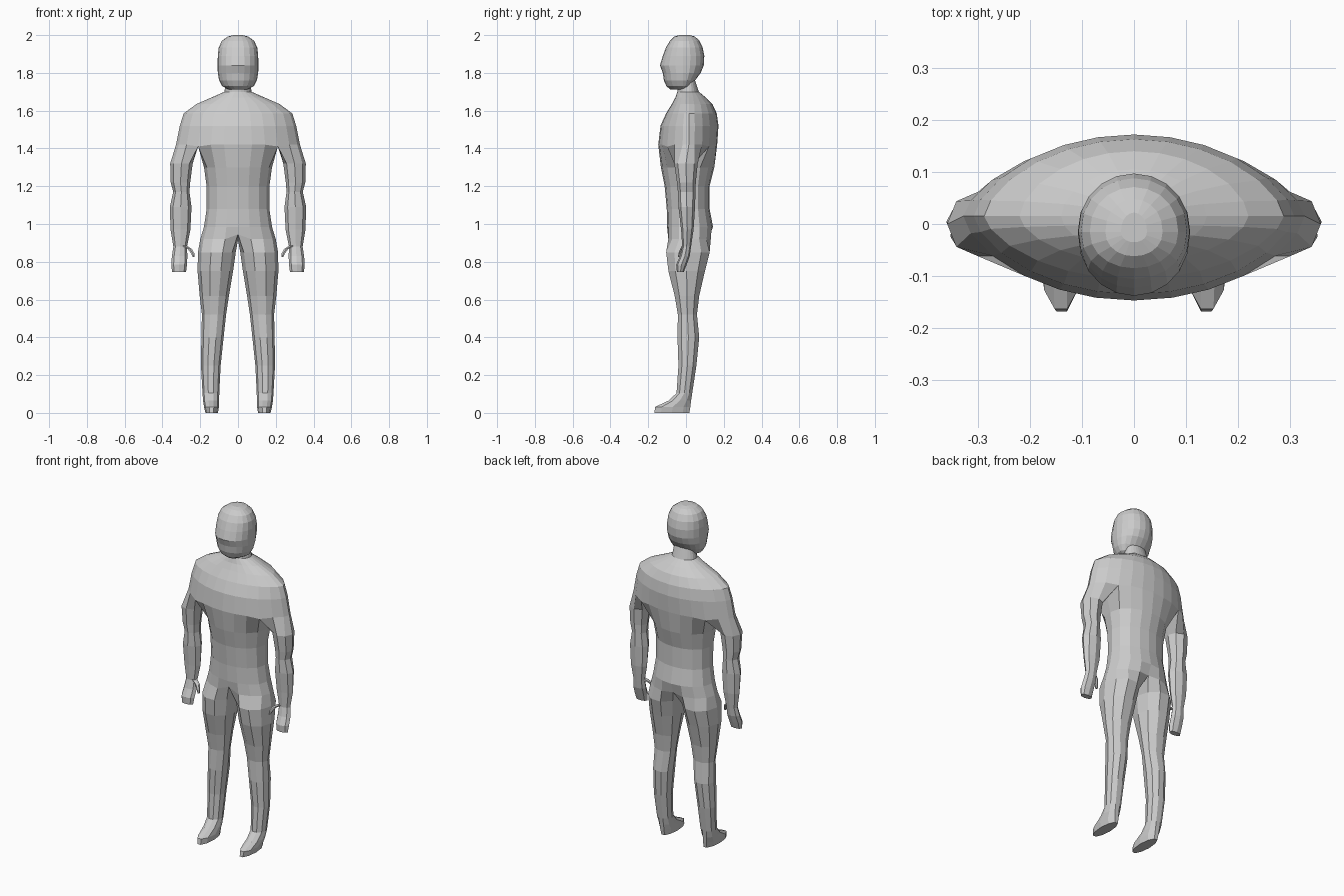
import bpy, bmesh, math
from mathutils import Vector

if "Cube" in bpy.data.objects:
    bpy.data.objects.remove(bpy.data.objects["Cube"])

grey = bpy.data.materials.new("plain grey")
grey.diffuse_color = (0.6, 0.6, 0.6, 1)
grey.use_nodes = True
grey.node_tree.nodes["Principled BSDF"].inputs["Base Color"].default_value = grey.diffuse_color

UPPER = [0, 13, 26, 40, 56, 73, 90, 107, 124, 140, 154, 167, 180]   # half ring, chest and arms
LOWER = [0, 20, 42, 66, 90, 114, 138, 160, 180]                     # half ring, waist
ARM = [90 + (i - 3) * 45 for i in range(8)]
LEG = [90 + (i - 4) * 36 for i in range(10)]


def ring(bm, angles, z, x0, x1, yf, yb, power=1.0, yc=None, reach=1.0):
    """Ring of vertices; angle 0 faces front, 90 faces +x."""
    cx, rx = (x0 + x1) / 2, (x1 - x0) / 2
    yc = (yf + yb) / 2 if yc is None else yc
    verts = []
    for a in angles:
        s, c = math.sin(math.radians(a)), math.cos(math.radians(a)) / reach
        y = yc + (yf - yc if c > 0 else yb - yc) * abs(c) ** power
        verts.append(bm.verts.new((cx + rx * s, y, z)))
    return verts


def bridge(bm, a, b, closed):
    n = len(a)
    for i in range(n if closed else n - 1):
        j = (i + 1) % n
        bm.faces.new((a[i], a[j], b[j], b[i]))


def finish(bm, name, mirror):
    bmesh.ops.recalc_face_normals(bm, faces=bm.faces)
    mesh = bpy.data.meshes.new(name)
    bm.to_mesh(mesh)
    bm.free()
    mesh.materials.append(grey)
    obj = bpy.data.objects.new(name, mesh)
    bpy.context.collection.objects.link(obj)
    if mirror:
        mod = obj.modifiers.new("mirror", "MIRROR")
        mod.use_clip = True
        mod.merge_threshold = 0.0005
    return obj


# Body half: neck, shoulders, chest, then split into arm and waist, then leg
bm = bmesh.new()
chest_levels = [  # z, half width, front, back, roundness
    (1.77, .060, -.045, .045, 1.0),
    (1.70, .072, -.046, .068, 1.0),
    (1.67, .140, -.056, .105, 1.1),
    (1.635, .220, -.075, .140, 1.2),
    (1.585, .288, -.106, .163, 1.3),
    (1.52, .308, -.135, .172, 1.3),
    (1.42, .328, -.147, .165, 1.3),
]
prev = None
for z, hw, yf, yb, p in chest_levels:
    cur = ring(bm, UPPER, z, -hw, hw, yf, yb, p, .015)
    if prev:
        bridge(bm, prev, cur, False)
    prev = cur
wide = prev
for i in (3, 9):
    wide[i].co.z = 1.41
armpit = bm.verts.new((.213, .015, 1.425))

# Waist and hips
prev = wide[:4] + [armpit] + wide[9:]
for z, hw, yf, yb in [(1.30, .180, -.133, .150), (1.20, .166, -.113, .125),
                      (1.08, .166, -.102, .125), (0.985, .180, -.100, .143),
                      (0.92, .200, -.100, .138)]:
    cur = ring(bm, LOWER, z, -hw, hw, yf, yb, .9, .015)
    bridge(bm, prev, cur, False)
    prev = cur
prev[0].co.z, prev[0].co.y = .945, -.088
prev[8].co.z, prev[8].co.y = .925, .12
crotch = bm.verts.new((0, .02, .915))

# Leg and foot
prev = prev + [crotch]
for z, xi, xo, yf, yb in [
        (.85, .012, .212, -.105, .125), (.75, .026, .214, -.093, .100),
        (.62, .048, .203, -.060, .070), (.52, .063, .191, -.043, .058),
        (.40, .076, .194, -.045, .070), (.25, .092, .196, -.040, .055),
        (.105, .099, .188, -.050, .033), (.065, .100, .185, -.092, .027),
        (.032, .101, .180, -.163, .023), (0, .106, .172, -.168, .018)]:
    cur = ring(bm, LEG, z, xi, xo, yf, yb, reach=.951)
    bridge(bm, prev, cur, True)
    prev = cur
bm.faces.new(prev)

# Arm and curled hand
prev = wide[3:10] + [armpit]
for z, xi, xo, yf, yb in [
        (1.32, .240, .359, -.062, .062), (1.22, .253, .356, -.048, .052),
        (1.17, .257, .343, -.043, .050), (1.09, .246, .361, -.040, .048),
        (.97, .252, .357, -.026, .040), (.88, .270, .342, -.020, .027),
        (.83, .268, .350, -.032, .020), (.785, .270, .353, -.052, .004),
        (.745, .275, .349, -.048, -.012)]:
    cur = ring(bm, ARM, z, xi, xo, yf, yb)
    bridge(bm, prev, cur, True)
    prev = cur
bm.faces.new(prev)
finish(bm, "body", True)

# Thumbs
bm = bmesh.new()
prev = None
for x, y, z, r in [(.285, -.005, .885, .016), (.255, -.018, .868, .013),
                   (.240, -.030, .845, .010), (.234, -.036, .825, .006)]:
    cur = ring(bm, range(0, 360, 60), z, x - r, x + r, y - r, y + r)
    if prev:
        bridge(bm, prev, cur, True)
    else:
        bm.faces.new(cur)
    prev = cur
bm.faces.new(prev)
finish(bm, "thumb", True)

# Head
bm = bmesh.new()
prev = None
for z, hw, yf, yb in [
        (2.0, .025, -.035, .022), (1.992, .055, -.062, .048),
        (1.97, .085, -.085, .071), (1.935, .102, -.106, .088),
        (1.89, .107, -.123, .097), (1.84, .108, -.138, .094),
        (1.80, .107, -.123, .078), (1.76, .100, -.117, .048),
        (1.73, .084, -.104, .025), (1.712, .050, -.083, .000)]:
    cur = ring(bm, range(0, 360, 18), z, -hw, hw, yf, yb, .92, -.015)
    if prev:
        bridge(bm, prev, cur, True)
    else:
        bm.faces.new(cur)
    prev = cur
bm.faces.new(prev)
finish(bm, "head", False)
